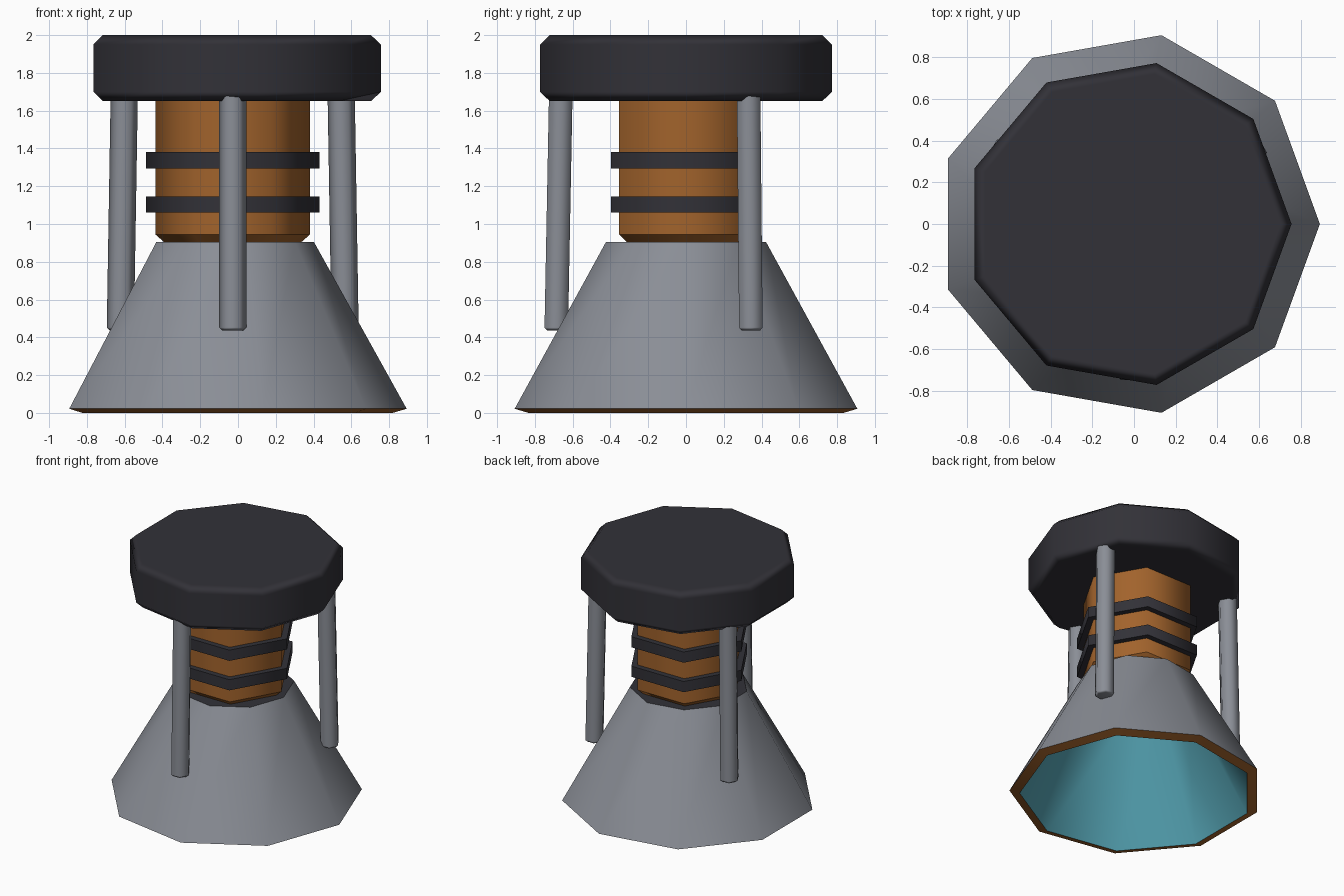
import bpy, bmesh, math
from mathutils import Vector

if "Cube" in bpy.data.objects:
    bpy.data.objects.remove(bpy.data.objects["Cube"])

CX = -0.028  # shared axis of the stack


def material(name, rgb):
    m = bpy.data.materials.new(name)
    m.diffuse_color = (*rgb, 1)
    m.use_nodes = True
    m.node_tree.nodes["Principled BSDF"].inputs["Base Color"].default_value = m.diffuse_color
    return m


GREY = material("steel grey", (0.255, 0.27, 0.305))
DARK = material("charcoal", (0.032, 0.031, 0.039))
ORANGE = material("copper orange", (0.36, 0.125, 0.025))
TEAL = material("teal", (0.09, 0.365, 0.45))


def lathe(name, sides, profile, mats, bands=None, smooth=65, base=(CX, 0, 0), top=None,
          weighted=False, caps=(True, True), crisp=()):
    """Stack polygon rings of (radius, z).
    bands: material index per ring band, then start cap, then end cap.
    top: optional xy offset reached at the last ring (leaning parts).
    caps: close first / last ring.  crisp: heights whose ring edges stay sharp."""
    bm = bmesh.new()
    z0, z1 = profile[0][1], profile[-1][1]
    rings = []
    for r, z in profile:
        t = (z - z0) / (z1 - z0) if top else 0
        lean = Vector((top[0] * t, top[1] * t, 0)) if top else Vector()
        rings.append([bm.verts.new(Vector(base) + lean + Vector(
            (r * math.cos(math.tau * i / sides), r * math.sin(math.tau * i / sides), z)))
            for i in range(sides)])
    bands = bands or [0] * (len(profile) + 1)
    for k in range(len(rings) - 1):
        a, b = rings[k], rings[k + 1]
        for i in range(sides):
            j = (i + 1) % sides
            bm.faces.new((a[i], a[j], b[j], b[i])).material_index = bands[k]
    if caps[0]:
        bm.faces.new(rings[0][::-1]).material_index = bands[-2]
    if caps[1]:
        bm.faces.new(rings[-1]).material_index = bands[-1]
    if all(caps):
        bmesh.ops.recalc_face_normals(bm, faces=bm.faces)
    me = bpy.data.meshes.new(name)
    bm.to_mesh(me)
    bm.free()
    for m in mats:
        me.materials.append(m)
    ob = bpy.data.objects.new(name, me)
    bpy.context.collection.objects.link(ob)
    bpy.ops.object.select_all(action='DESELECT')
    ob.select_set(True)
    bpy.context.view_layer.objects.active = ob
    bpy.ops.object.shade_smooth_by_angle(angle=math.radians(smooth))
    for e in me.edges:
        za, zb = (me.vertices[v].co.z for v in e.vertices)
        if abs(za - zb) < 1e-4 and any(abs(za - c) < 1e-4 for c in crisp):
            e.use_edge_sharp = True
    if weighted:  # large faces stay flat, chamfers carry the gradient
        mod = ob.modifiers.new("weighted normals", 'WEIGHTED_NORMAL')
        mod.keep_sharp = True
        mod.weight = 100
    return ob


# Hollow flared nozzle: teal inside, copper rim, grey outside, dark ledge on top
lathe("nozzle", 9, [(0.377, 0.845), (0.847, 0.0), (0.921, 0.022), (0.43, 0.905)],
      [GREY, TEAL, ORANGE, DARK], [1, 2, 0, 1, 3], smooth=50)

# Hexagonal core with chamfered foot, open where it meets its neighbours
lathe("core", 6, [(0.364, 0.905), (0.41, 0.945), (0.41, 1.655)], [ORANGE],
      weighted=True, caps=(False, False), crisp=(0.945,))

# Two ring bands hugging the core
for i, z in enumerate((1.06, 1.295)):
    lathe(f"core_band_{i + 1}", 6,
          [(0.408, z), (0.46, z), (0.46, z + 0.085), (0.408, z + 0.085)],
          [DARK], caps=(False, False))

# Chamfered top plate
lathe("top_plate", 9, [(0.732, 1.65), (0.785, 1.70), (0.785, 1.95), (0.732, 2.0)],
      [DARK], weighted=True)

# Three struts, leaning slightly outwards at the foot
for i in range(3):
    a = math.radians(-90 + 120 * i)
    d = Vector((math.cos(a), math.sin(a), 0))
    foot = Vector((CX, 0, 0)) + d * 0.687
    lathe(f"strut_{i + 1}", 6, [(0.057, 0.437), (0.072, 0.452), (0.072, 1.672), (0.057, 1.687)],
          [GREY], base=foot, top=d * -0.024, weighted=True)
